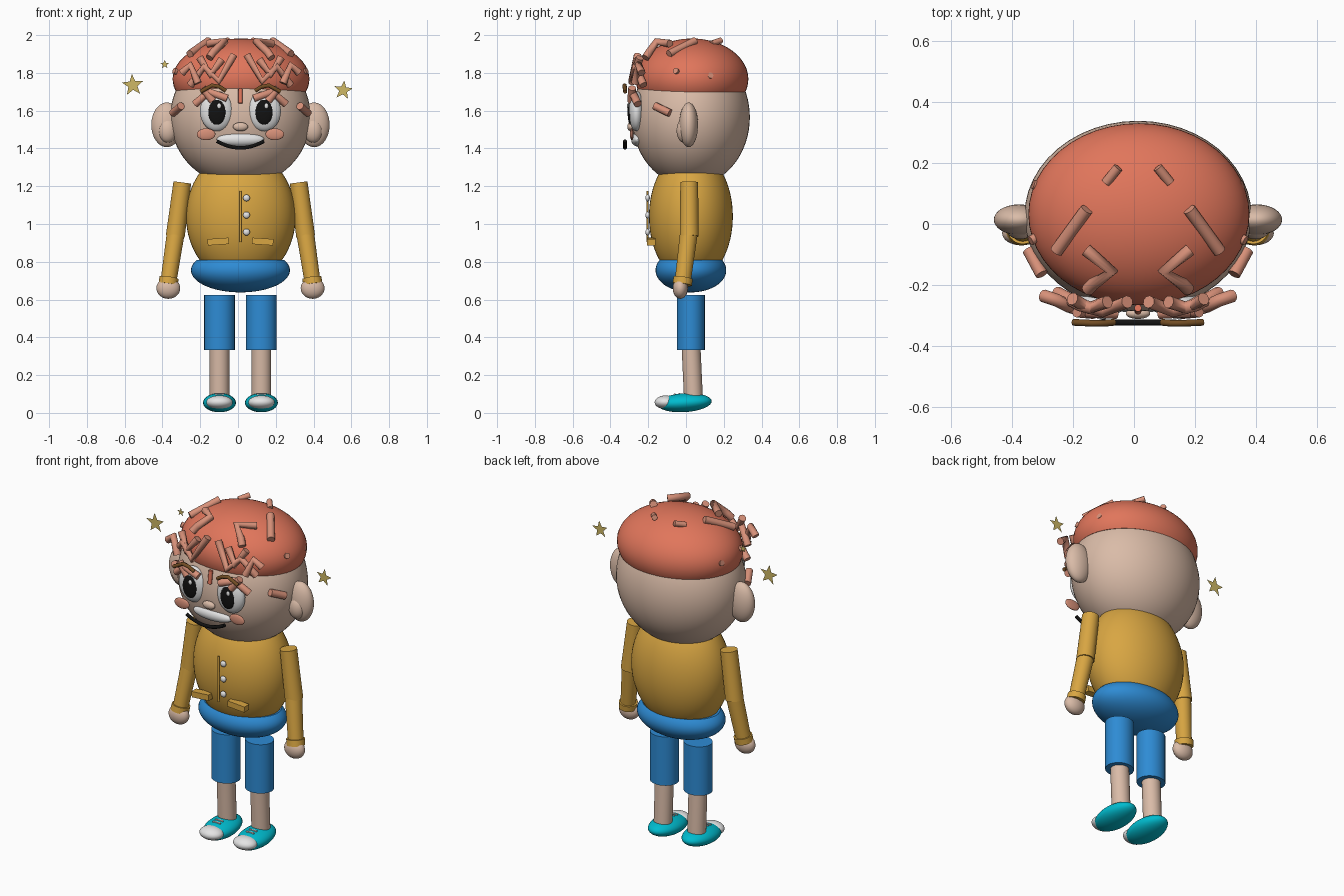
import bpy, bmesh, math
from mathutils import Vector, Matrix

if "Cube" in bpy.data.objects:
    bpy.data.objects.remove(bpy.data.objects["Cube"])

CX, CY = 0.013, 0.026   # body axis


def mat(name, r, g, b):
    m = bpy.data.materials.new(name)
    m.diffuse_color = (r, g, b, 1)
    m.use_nodes = True
    m.node_tree.nodes["Principled BSDF"].inputs["Base Color"].default_value = m.diffuse_color
    return m


SKIN = mat("skin", .70, .50, .39)
HAIR = mat("hair_red", .75, .18, .105)
CORAL = mat("coral", .68, .28, .19)
YELLOW = mat("jacket_yellow", .69, .38, .055)
BLUE = mat("shorts_blue", .027, .26, .66)
TEAL = mat("shoe_teal", .0, .50, .62)
WHITE = mat("white", .78, .78, .78)
BLACK = mat("black", .006, .006, .006)
BROWN = mat("brow_brown", .17, .075, .018)
GOLD = mat("star_gold", .62, .48, .13)


def finish(bm, name, material, smooth=True):
    me = bpy.data.meshes.new(name)
    bm.to_mesh(me)
    bm.free()
    me.materials.append(material)
    ob = bpy.data.objects.new(name, me)
    bpy.context.collection.objects.link(ob)
    if smooth:
        bpy.ops.object.select_all(action='DESELECT')
        ob.select_set(True)
        bpy.context.view_layer.objects.active = ob
        bpy.ops.object.shade_smooth_by_angle(angle=math.radians(40))
    return ob


def ball(name, c, r, material, below=None, above=None, tilt=0, seg=32):
    """Ellipsoid, optionally cut flat at a lower or upper height."""
    bm = bmesh.new()
    bmesh.ops.create_uvsphere(bm, u_segments=seg, v_segments=seg * 3 // 4, radius=1)
    m = Matrix.Translation(c) @ Matrix.Rotation(tilt, 4, 'X') @ Matrix.Diagonal((*r, 1))
    bmesh.ops.transform(bm, matrix=m, verts=bm.verts)
    for z, n in ((below, -1), (above, 1)):
        if z is not None:
            res = bmesh.ops.bisect_plane(bm, geom=bm.verts[:] + bm.edges[:] + bm.faces[:],
                                         plane_co=(0, 0, z), plane_no=(0, 0, n), clear_outer=True)
            cut = [e for e in res['geom_cut'] if isinstance(e, bmesh.types.BMEdge)]
            bmesh.ops.contextual_create(bm, geom=cut)
    return finish(bm, name, material)


def rod(name, p, q, r1, r2, material, sy=1.0, seg=28):
    """Capped cylinder or cone from p to q; sy flattens its depth."""
    p, q = Vector(p), Vector(q)
    d = q - p
    bm = bmesh.new()
    bmesh.ops.create_cone(bm, cap_ends=True, segments=seg, radius1=r1, radius2=r2, depth=d.length)
    rot = Vector((0, 0, 1)).rotation_difference(d).to_matrix().to_4x4()
    m = Matrix.Translation((p + q) / 2) @ Matrix.Diagonal((1, sy, 1, 1)) @ rot
    bmesh.ops.transform(bm, matrix=m, verts=bm.verts)
    return finish(bm, name, material)


def tube(name, pts, r, material, res=3):
    """Round tube along a bent path."""
    cu = bpy.data.curves.new(name, 'CURVE')
    cu.dimensions = '3D'
    cu.bevel_depth, cu.bevel_resolution, cu.use_fill_caps = r, res, True
    sp = cu.splines.new('POLY')
    sp.points.add(len(pts) - 1)
    for pt, co in zip(sp.points, pts):
        pt.co = (*co, 1)
    cu.materials.append(material)
    ob = bpy.data.objects.new(name, cu)
    bpy.context.collection.objects.link(ob)


def box(name, c, size, material, roll=0):
    bm = bmesh.new()
    bmesh.ops.create_cube(bm, size=1)
    m = Matrix.Translation(c) @ Matrix.Rotation(roll, 4, 'Y') @ Matrix.Diagonal((*size, 1))
    bmesh.ops.transform(bm, matrix=m, verts=bm.verts)
    finish(bm, name, material, False)


def star(name, x, z, r, turn):
    """Flat five-pointed star facing front."""
    bm = bmesh.new()
    vs = []
    for i in range(10):
        a, k = turn + math.pi * (i / 5 + .5), r if i % 2 == 0 else r * .42
        vs.append(bm.verts.new((x + k * math.cos(a), .015, z + k * math.sin(a))))
    bm.faces.new(vs)
    finish(bm, name, GOLD, False)


# Head, hair cap, torso and hips
ball("head", (CX, CY, 1.565), (.372, .312, .365), SKIN, seg=48)
ball("hair_cap", (CX + .003, CY + .006, 1.767), (.362, .298, .215), HAIR, below=1.70, seg=48)
ball("torso", (CX + .002, CY, 1.04), (.29, .222, .35), YELLOW, below=.78, seg=48)
ball("hips", (CX, CY, .755), (.262, .187, .117), BLUE, above=.81, seg=48)

# Hair strands, as (offset from the axis, y, z) paths on one side
STRANDS = [
    [(.268, -.09, 1.90), (.168, .048, 1.97)],
    [(.170, -.085, 1.955), (.085, -.155, 1.965), (.145, -.195, 1.91), (.165, -.215, 1.88)],
    [(.265, -.225, 1.735), (.19, -.265, 1.835), (.115, -.285, 1.755), (.035, -.255, 1.895)],
    [(.31, -.235, 1.80), (.265, -.25, 1.84), (.225, -.27, 1.745)],
    [(.215, -.245, 1.88), (.16, -.275, 1.79), (.10, -.255, 1.87)],
    [(.24, -.255, 1.635), (.165, -.285, 1.70), (.07, -.29, 1.665)],
    [(.20, -.285, 1.72), (.145, -.29, 1.65)],
    [(.315, -.165, 1.625), (.358, -.085, 1.587)],
    [(.105, .135, 1.955), (.065, .185, 1.972)],
    [(.325, -.04, 1.80), (.352, -.055, 1.812)],
    [(.315, .12, 1.78), (.343, .13, 1.787)],
]

for s, side in ((-1, "left"), (1, "right")):
    def X(d):
        return CX + s * d

    for i, path in enumerate(STRANDS):
        tube(f"hair_strand_{side}_{i}", [(X(a), b, c) for a, b, c in path],
             .021 if i < 8 else .016, CORAL)

    # Face
    ball(f"ear_{side}", (X(.39), .014, 1.525), (.082, .05, .118), SKIN)
    ball(f"inner_ear_{side}", (X(.385), -.01, 1.495), (.05, .04, .065), SKIN)
    ball(f"eye_{side}", (X(.126), -.262, 1.597), (.088, .042, .106), WHITE)
    ball(f"pupil_{side}", (X(.125), -.295, 1.592), (.046, .014, .066), BLACK)
    ball(f"eye_glint_{side}", (X(.125) + .012, -.307, 1.625), (.011, .006, .014), WHITE, seg=16)
    ball(f"cheek_{side}", (X(.182), -.287, 1.475), (.049, .01, .031), CORAL)
    tube(f"brow_{side}", [(X(.078), -.322, 1.705), (X(.11), -.325, 1.726),
                          (X(.15), -.325, 1.734), (X(.212), -.322, 1.70)], .011, BROWN)

    # Arms
    rod(f"upper_sleeve_{side}", (X(.345), .017, .935), (X(.308), .017, 1.22), .05, .047, YELLOW)
    rod(f"lower_sleeve_{side}", (X(.382), -.018, .69), (X(.343), .015, .95), .042, .047, YELLOW)
    rod(f"cuff_{side}", (X(.383), -.02, .68), (X(.378), -.015, .715), .051, .051, YELLOW)
    ball(f"hand_{side}", (X(.382), -.03, .66), (.063, .04, .056), SKIN)

    # Legs and shoes
    rod(f"shorts_leg_{side}", (X(.111), CY, .333), (X(.111), CY, .624), .081, .081, BLUE, .91)
    rod(f"shin_{side}", (X(.111), .04, .07), (X(.111), .026, .36), .052, .052, SKIN, .96)
    ball(f"shoe_{side}", (X(.111), -.008, .054), (.087, .144, .05), TEAL, tilt=.06)
    ball(f"toe_cap_{side}", (X(.111), -.108, .056), (.07, .058, .036), WHITE)
    for k in range(2):
        box(f"lace_{side}_{k}", (X(.111), -.035 - .025 * k, .101 - .003 * k),
            (.05, .009, .009), WHITE)

    # Jacket pockets
    box(f"pocket_{side}", (X(.118), -.185, .907), (.112, .045, .034), YELLOW, s * .07)

# Centre strand, nose and mouth
tube("centre_strand", [(CX, -.285, 1.64), (CX, -.275, 1.715)], .012, HAIR)
ball("nose", (CX, -.293, 1.515), (.04, .018, .023), SKIN)
ball("teeth", (CX, -.258, 1.447), (.126, .032, .036), WHITE)
tube("smile", [(CX + .125 * t / 6, -.323, 1.403 + .036 * (t / 6) ** 2) for t in range(-6, 7)],
     .010, BLACK)

# Jacket front seam and buttons
tube("placket", [(CX, -.203, .905), (CX, -.203, 1.175)], .006, YELLOW)
for i, z in enumerate((1.138, 1.047, .957)):
    ball(f"button_{i}", (CX + .032, -.203, z), (.018, .012, .018), WHITE, seg=16)

# Floating stars
star("star_large", -.557, 1.735, .06, .08)
star("star_small", -.388, 1.845, .025, 0)
star("star_medium", .557, 1.708, .052, -.12)
